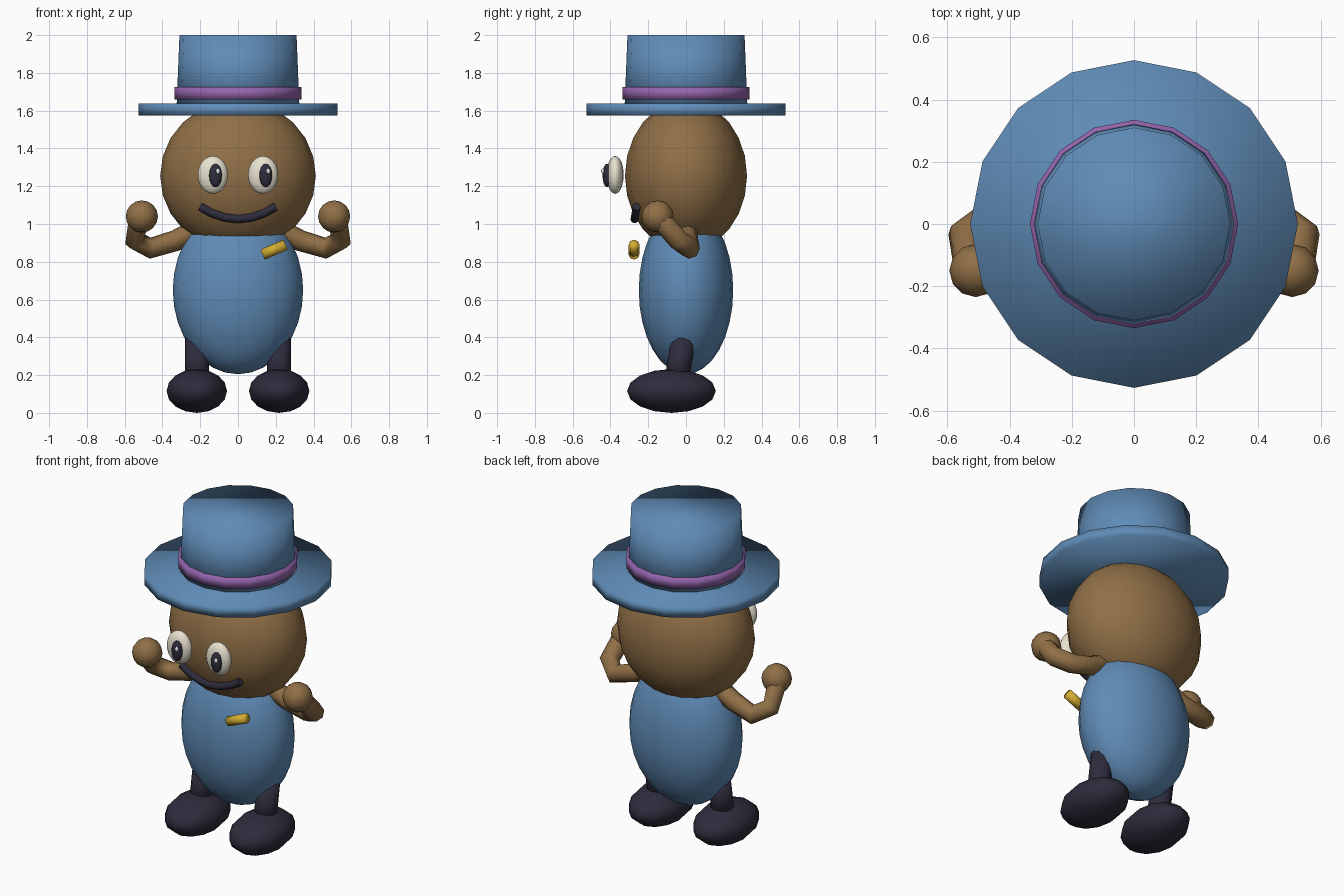
import bpy
from mathutils import Vector

if "Cube" in bpy.data.objects:
    bpy.data.objects.remove(bpy.data.objects["Cube"])


def material(name, r, g, b):
    m = bpy.data.materials.new(name)
    m.diffuse_color = (r, g, b, 1)
    m.use_nodes = True
    m.node_tree.nodes["Principled BSDF"].inputs["Base Color"].default_value = m.diffuse_color
    return m


BLUE = material("blue cloth", 0.115, 0.26, 0.47)
BROWN = material("brown skin", 0.28, 0.16, 0.062)
DARK = material("dark navy", 0.027, 0.025, 0.045)
PURPLE = material("purple ribbon", 0.30, 0.13, 0.42)
GOLD = material("gold", 0.66, 0.42, 0.03)
CREAM = material("cream", 0.80, 0.75, 0.62)
WHITE = material("white", 0.95, 0.95, 0.95)


def finish(name, mat):
    ob = bpy.context.object
    ob.name = name
    ob.data.materials.append(mat)
    bpy.ops.object.shade_smooth()
    return ob


def ball(name, mat, loc, radii, seg=16, rings=12):
    bpy.ops.mesh.primitive_uv_sphere_add(segments=seg, ring_count=rings, radius=1, location=loc)
    bpy.context.object.scale = radii
    return finish(name, mat)


def cone(name, mat, start, end, r1, r2, sides=16):
    """Straight or tapered round bar between two points."""
    a, b = Vector(start), Vector(end)
    d = b - a
    bpy.ops.mesh.primitive_cone_add(vertices=sides, radius1=r1, radius2=r2,
                                    depth=d.length, location=(a + b) / 2)
    bpy.context.object.rotation_euler = d.to_track_quat('Z', 'Y').to_euler() if d.xy.length > 1e-6 else (0, 0, 0)
    return finish(name, mat)


def tube(name, mat, points, radius):
    """Round tube along a bent path."""
    cu = bpy.data.curves.new(name, 'CURVE')
    cu.dimensions = '3D'
    cu.bevel_depth = radius
    cu.bevel_resolution = 2
    cu.use_fill_caps = True
    sp = cu.splines.new('POLY')
    sp.points.add(len(points) - 1)
    for p, co in zip(sp.points, points):
        p.co = (*co, 1)
    ob = bpy.data.objects.new(name, cu)
    bpy.context.collection.objects.link(ob)
    bpy.ops.object.select_all(action='DESELECT')
    ob.select_set(True)
    bpy.context.view_layer.objects.active = ob
    bpy.ops.object.convert(target='MESH')
    return finish(name, mat)


# Body and head
ball("body", BLUE, (0, 0, 0.65), (0.345, 0.25, 0.445), 20, 16)
ball("head", BROWN, (0, 0, 1.255), (0.412, 0.323, 0.40))

# Hat
cone("hat_brim", BLUE, (0, 0, 1.575), (0, 0, 1.638), 0.527, 0.527)
cone("hat_crown", BLUE, (0, 0, 1.60), (0, 0, 2.0), 0.326, 0.31)
cone("hat_band", PURPLE, (0, 0, 1.66), (0, 0, 1.725), 0.335, 0.335)

# Mouth
tube("mouth", DARK, [(-0.20, -0.262, 1.092), (-0.14, -0.266, 1.058), (-0.07, -0.27, 1.034),
                     (0, -0.272, 1.026), (0.07, -0.27, 1.034), (0.14, -0.266, 1.058),
                     (0.20, -0.262, 1.092)], 0.022)

# Chest pin
cone("chest_pin", GOLD, (0.13, -0.275, 0.838), (0.252, -0.275, 0.89), 0.029, 0.029, 8)

# Paired parts
arm_path = [(0.20, 0.0, 0.98), (0.33, 0.01, 0.912), (0.465, 0.02, 0.872),
            (0.545, -0.04, 0.915), (0.525, -0.13, 1.02)]
for s, side in ((-1, "left"), (1, "right")):
    # Eyes, with both pupils looking slightly to one side
    ex = s * 0.133
    ball(f"eye_{side}", CREAM, (ex, -0.375, 1.26), (0.08, 0.045, 0.10))
    ball(f"pupil_{side}", DARK, (ex + 0.014, -0.418, 1.257), (0.034, 0.024, 0.062), 12, 8)
    ball(f"eye_glint_{side}", WHITE, (ex + 0.027, -0.44, 1.28), (0.011, 0.009, 0.015), 8, 6)
    # Arms and hands
    tube(f"arm_{side}", BROWN, [(s * x, y, z) for x, y, z in arm_path], 0.056)
    ball(f"hand_{side}", BROWN, (s * 0.509, -0.15, 1.04), (0.085, 0.085, 0.085), 12, 8)
    # Legs and feet
    cone(f"leg_{side}", DARK, (s * 0.217, -0.055, 0.14), (s * 0.217, -0.012, 0.40), 0.064, 0.064, 12)
    ball(f"foot_{side}", DARK, (s * 0.218, -0.077, 0.116), (0.16, 0.235, 0.116), 12, 8)
